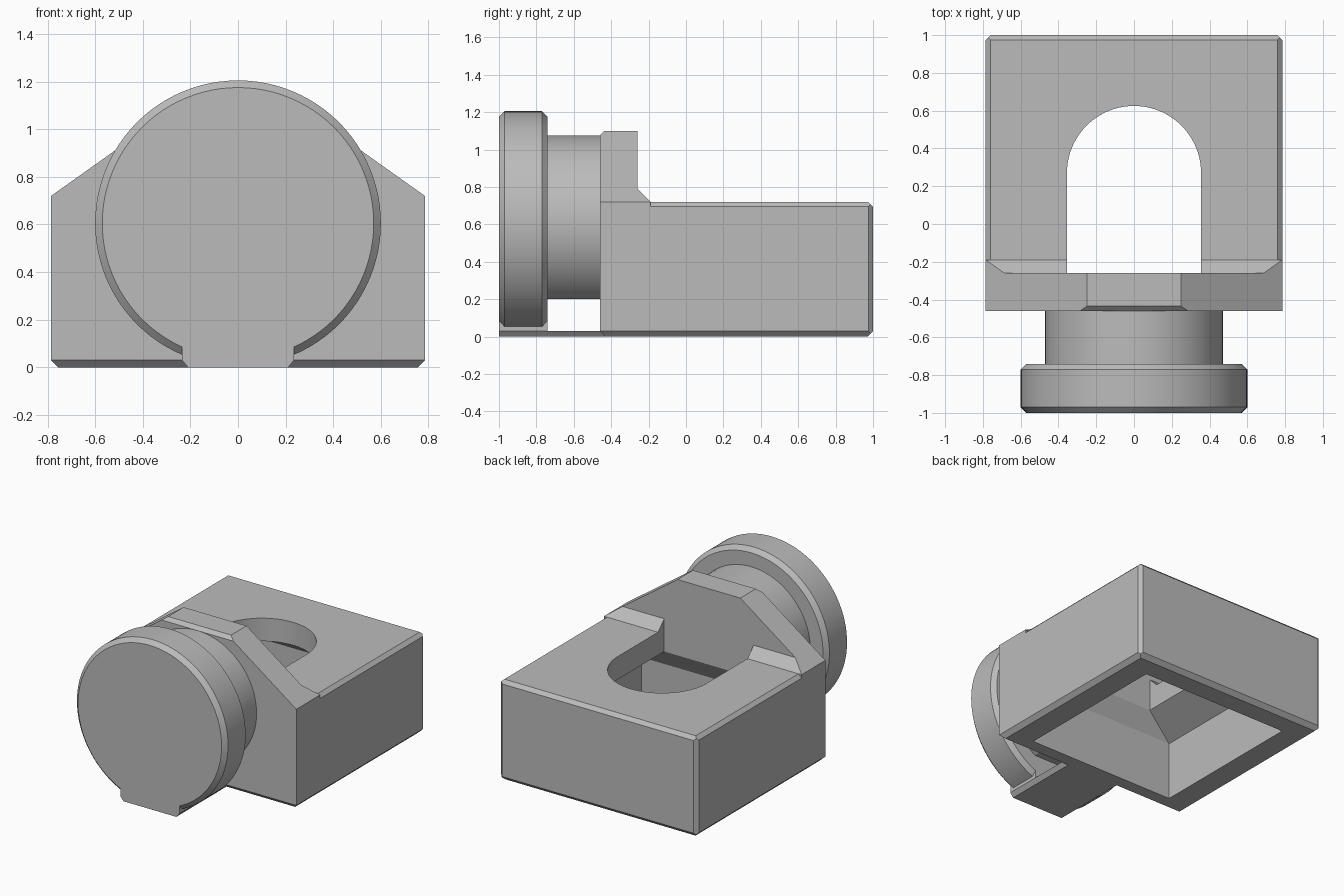
import bpy, bmesh, math
from mathutils import Vector

cube = bpy.data.objects.get("Cube")
if cube:
    bpy.data.objects.remove(cube, do_unlink=True)

grey = bpy.data.materials.new("plain_grey")
grey.use_nodes = True
GREY = (0.5, 0.5, 0.5, 1)
grey.diffuse_color = GREY
grey.node_tree.nodes["Principled BSDF"].inputs["Base Color"].default_value = GREY


def make(name, bm):
    bmesh.ops.recalc_face_normals(bm, faces=bm.faces)
    mesh = bpy.data.meshes.new(name)
    bm.to_mesh(mesh)
    bm.free()
    mesh.materials.append(grey)
    obj = bpy.data.objects.new(name, mesh)
    bpy.context.collection.objects.link(obj)
    return obj


def loft(name, rings):
    """Solid through rings that have equal point counts."""
    bm = bmesh.new()
    rows = [[bm.verts.new(p) for p in ring] for ring in rings]
    bm.faces.new(rows[0])
    bm.faces.new(rows[-1])
    for a, b in zip(rows, rows[1:]):
        for i in range(len(a)):
            j = (i + 1) % len(a)
            bm.faces.new((a[i], a[j], b[j], b[i]))
    return make(name, bm)


def prism(name, points, axis, lo, hi):
    """Extrude a 2D outline along the x, y or z axis."""
    def ring(t):
        out = []
        for p in points:
            q = list(p)
            q.insert("xyz".index(axis), t)
            out.append(q)
        return out
    return loft(name, [ring(lo), ring(hi)])


def mirrored(half):
    """Complete a right-hand outline across the first axis."""
    return half + [(-u, v) for u, v in reversed(half)]


def combine(obj, other, operation):
    mod = obj.modifiers.new(operation.lower(), 'BOOLEAN')
    mod.operation, mod.solver, mod.object = operation, 'EXACT', other
    bpy.context.view_layer.objects.active = obj
    bpy.ops.object.modifier_apply(modifier=mod.name)
    bpy.data.objects.remove(other, do_unlink=True)


def circle(y, r, n=96):
    return [(r * math.cos(2 * math.pi * i / n), y, AXIS_Z + r * math.sin(2 * math.pi * i / n))
            for i in range(n)]


def smooth(obj):
    bpy.ops.object.select_all(action='DESELECT')
    obj.select_set(True)
    bpy.context.view_layer.objects.active = obj
    bpy.ops.object.shade_smooth_by_angle(angle=math.radians(25))


AXIS_Z = 0.605
W, FRONT, PLATE_BACK = 0.785, -0.46, -0.26

# Body: side outline trimmed by the front and plan outlines
body = prism("body", [(FRONT, .03), (-.43, 0), (.97, 0), (1, .03), (1, .695), (.975, .72),
                      (-.19, .72), (PLATE_BACK, .79), (PLATE_BACK, 1.1), (-.435, 1.1),
                      (FRONT, 1.075)], 'x', -1, 1)
combine(body, prism("front_outline", mirrored([(.755, 0), (W, .03), (W, .72), (.25, 1.1)]),
                    'y', -2, 2), 'INTERSECT')
combine(body, prism("plan_outline", mirrored([(W, -1), (W, .975), (.76, 1)]),
                    'z', -1, 2), 'INTERSECT')

# Chamfers on the long top edges
for s in (-1, 1):
    combine(body, prism("edge_cutter", [(s * .75, .73), (s * .795, .685), (s * .82, .75)],
                        'y', -.19, 1.2), 'DIFFERENCE')

# Hollow underside with a tapered ceiling
def rect(x, y0, y1, z):
    return [(-x, y0, z), (x, y0, z), (x, y1, z), (-x, y1, z)]

combine(body, loft("cavity_cutter", [rect(.59, -.34, .83, -.1), rect(.59, -.34, .83, .42),
                                     rect(.355, PLATE_BACK, .625, .555)]), 'DIFFERENCE')

# Round-ended slot through the top
R = 0.355
arc = [(R * math.cos(math.pi * i / 40), .27 + R * math.sin(math.pi * i / 40)) for i in range(41)]
combine(body, prism("slot_cutter", [(-R, PLATE_BACK), (R, PLATE_BACK)] + arc, 'z', .5, 1.3),
        'DIFFERENCE')
smooth(body)

# Neck with a flat underside
neck = loft("neck", [circle(-.8, .47), circle(-.42, .47)])
bm = bmesh.new()
bm.from_mesh(neck.data)
cut = bmesh.ops.bisect_plane(bm, geom=bm.verts[:] + bm.edges[:] + bm.faces[:],
                             plane_co=Vector((0, 0, .2)), plane_no=Vector((0, 0, 1)),
                             clear_inner=True)
bmesh.ops.holes_fill(bm, edges=[e for e in bm.edges if e.is_boundary])
bmesh.ops.recalc_face_normals(bm, faces=bm.faces)
bm.to_mesh(neck.data)
bm.free()
smooth(neck)

# Flange disc with chamfered rims, plus the foot tab that runs back to the body
flange = loft("flange", [circle(-1, .57), circle(-.97, .6), circle(-.77, .6), circle(-.74, .57)])
tab = prism("foot_tab", [(-1, 0), (-.43, 0), (-.43, .03), (-.74, .03), (-.74, .1), (-1, .1)],
            'x', -1, 1)
combine(tab, prism("tab_outline", mirrored([(.21, 0), (.235, .03), (.235, .3)]), 'y', -2, 2),
        'INTERSECT')
combine(flange, tab, 'UNION')
smooth(flange)
